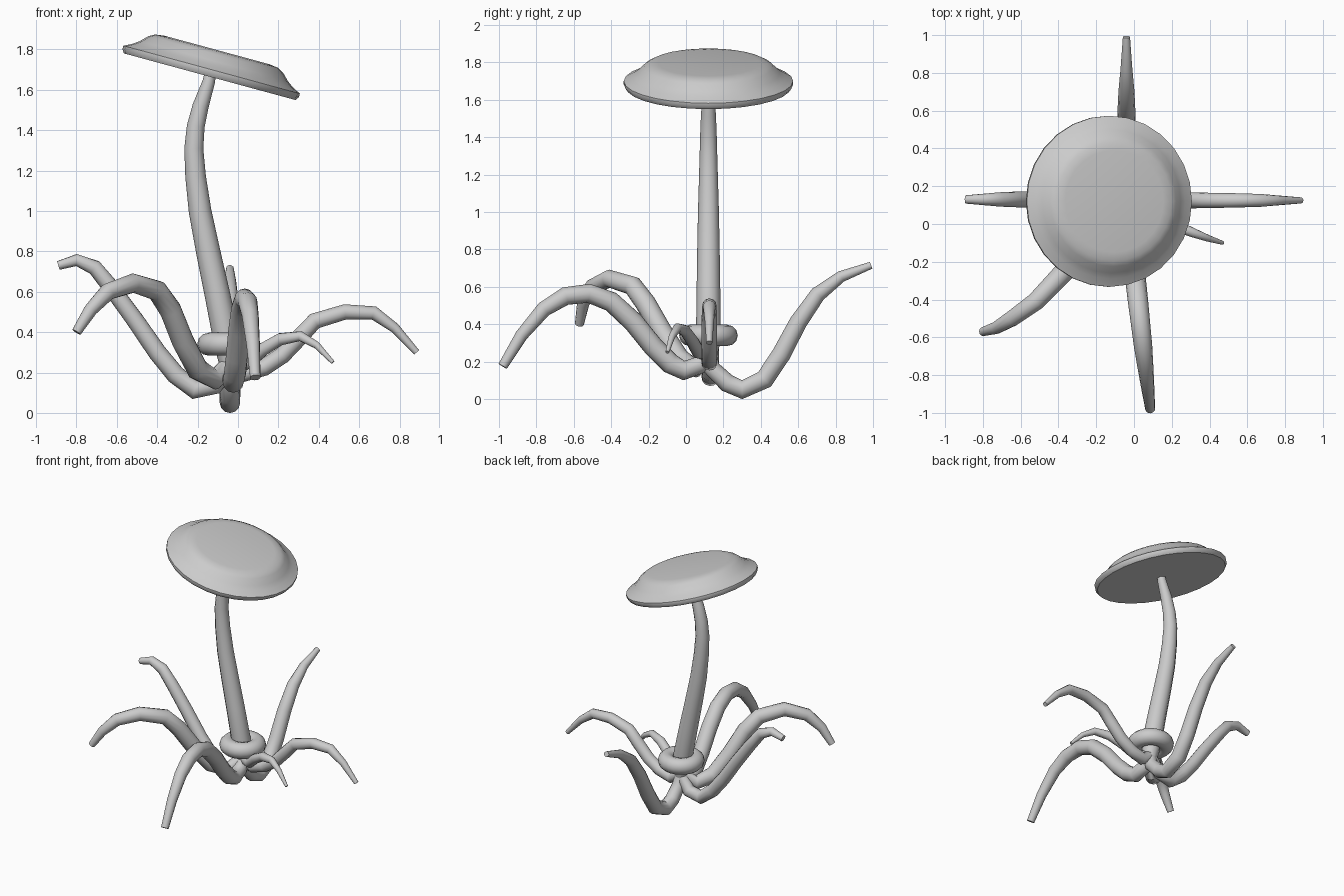
import bpy, bmesh, math
from mathutils import Matrix, Vector

if "Cube" in bpy.data.objects:
    bpy.data.objects.remove(bpy.data.objects["Cube"])


def finish(obj, angle=50):
    bpy.ops.object.select_all(action='DESELECT')
    obj.select_set(True)
    bpy.context.view_layer.objects.active = obj
    if obj.type == 'CURVE':
        bpy.ops.object.convert(target='MESH')
    bpy.ops.object.shade_smooth_by_angle(angle=math.radians(angle))


def tube(name, path, radii):
    """Tapered round tube along path; radii are spread evenly over the points."""
    cu = bpy.data.curves.new(name, 'CURVE')
    cu.dimensions = '3D'
    cu.bevel_depth = 1.0
    cu.bevel_resolution = 4
    cu.use_fill_caps = True
    sp = cu.splines.new('POLY')
    sp.points.add(len(path) - 1)
    for i, (pt, co) in enumerate(zip(sp.points, path)):
        t = i / (len(path) - 1) * (len(radii) - 1)
        k = min(int(t), len(radii) - 2)
        pt.co = (*co, 1)
        pt.radius = radii[k] + (radii[k + 1] - radii[k]) * (t - k)
    obj = bpy.data.objects.new(name, cu)
    bpy.context.collection.objects.link(obj)
    finish(obj)


# Curved stem, tapering to the cap
stem = [(-0.04, 0.20), (-0.045, 0.28), (-0.06, 0.38), (-0.105, 0.60), (-0.148, 0.80),
        (-0.188, 1.00), (-0.21, 1.17), (-0.219, 1.31), (-0.209, 1.42), (-0.185, 1.52),
        (-0.145, 1.64), (-0.135, 1.69)]
tube("stem", [(x, 0.12, z) for x, z in stem],
     [.04, .058, .066, .063, .06, .056, .051, .047, .044, .04, .031, .028])

# Tilted cap: a lathed profile with a raised flat top
profile = [(0, 0), (0.44, 0), (0.453, 0.018), (0.453, 0.036), (0.41, 0.058), (0.38, 0.08),
           (0.345, 0.115), (0.315, 0.131), (0.27, 0.137), (0, 0.137)]
bm = bmesh.new()
verts = [bm.verts.new((r, 0, z)) for r, z in profile]
edges = [bm.edges.new(p) for p in zip(verts, verts[1:])]
bmesh.ops.spin(bm, geom=verts + edges, cent=(0, 0, 0), axis=(0, 0, 1),
               angle=2 * math.pi, steps=28)
bmesh.ops.remove_doubles(bm, verts=bm.verts, dist=1e-4)
bmesh.ops.recalc_face_normals(bm, faces=bm.faces)
me = bpy.data.meshes.new("cap")
bm.to_mesh(me)
bm.free()
cap = bpy.data.objects.new("cap", me)
cap.matrix_world = Matrix.Translation((-0.14, 0.12, 1.665)) @ Matrix.Rotation(math.radians(15.2), 4, 'Y')
bpy.context.collection.objects.link(cap)
finish(cap, 40)

# Ring around the stem foot
bpy.ops.mesh.primitive_torus_add(location=(-0.045, 0.12, 0.34), major_radius=0.10,
                                 minor_radius=0.057, major_segments=24, minor_segments=12)
bpy.context.object.name = "stem_ring"
finish(bpy.context.object)

# Roots arching out from the hub
HUB = (-0.04, 0.12, 0.24)
back = [(.137, .166), (.22, .085), (.30, .05), (.42, .105), (.51, .24), (.60, .41),
        (.705, .56), (.83, .655), (.99, .715)]
right = [(.035, .195), (.13, .225), (.22, .285), (.31, .38), (.38, .455), (.53, .50),
         (.673, .495), (.777, .42), (.885, .30)]
left = [(-.115, .135), (-.215, .115), (-.31, .19), (-.40, .30), (-.51, .46), (-.62, .61),
        (-.71, .72), (-.80, .757), (-.89, .73)]
front = [(.07, .18), (-.01, .152), (-.085, .19), (-.175, .28), (-.28, .41), (-.40, .52),
         (-.52, .565), (-.645, .55), (-.76, .48), (-.88, .34), (-.98, .175)]
tube("back_root", [HUB] + [(-.04, y, z) for y, z in back], [.042, .05, .052, .045, .019])
tube("right_root", [HUB] + [(x, .125, z) for x, z in right], [.042, .042, .042, .036, .016])
tube("left_root", [HUB] + [(x, .13, z) for x, z in left], [.042, .048, .045, .04, .022])
tube("front_root", [HUB] + [(-.025 - .113 * y, y, z) for y, z in front],
     [.045, .055, .055, .048, .026])
tube("front_left_root",
     [HUB, (-.115, .05, .165), (-.20, -.035, .215), (-.275, -.13, .36), (-.335, -.215, .51),
      (-.40, -.285, .605), (-.52, -.41, .643), (-.645, -.50, .60), (-.73, -.55, .51),
      (-.80, -.57, .40)], [.045, .057, .055, .045, .024])
tube("small_root",
     [HUB, (.05, .065, .25), (.125, .03, .315), (.21, -.005, .365), (.31, -.045, .38),
      (.39, -.075, .335), (.47, -.10, .25)], [.035, .035, .031, .022, .01])
